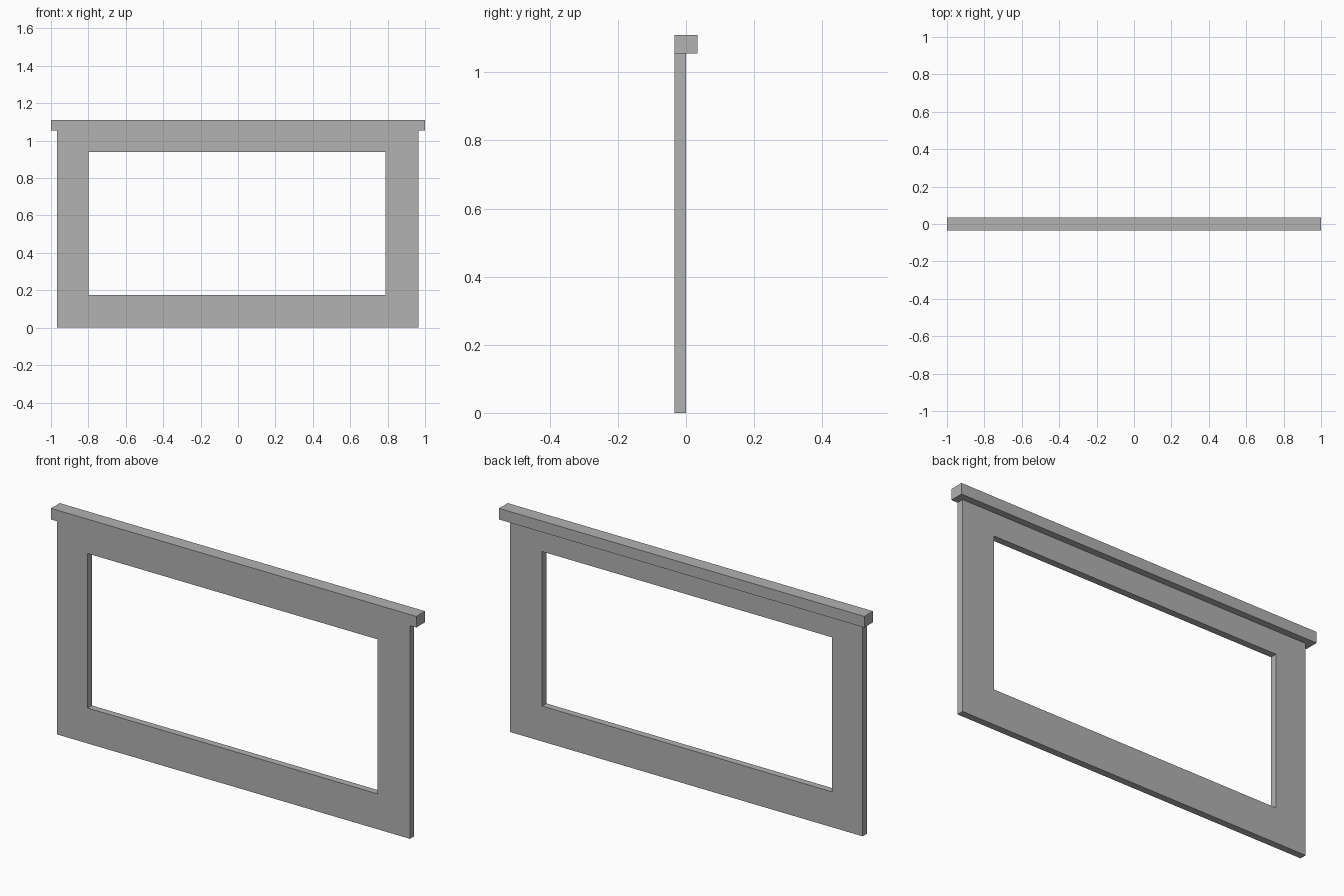
import bpy
import bmesh

if "Cube" in bpy.data.objects:
    bpy.data.objects.remove(bpy.data.objects["Cube"])

grey = bpy.data.materials.new("plain grey")
grey.diffuse_color = (0.445, 0.445, 0.445, 1)
grey.use_nodes = True
grey.node_tree.nodes["Principled BSDF"].inputs["Base Color"].default_value = grey.diffuse_color

# Cut lines of the frame, its opening, and the overhanging top rail
XS = [-1.0, -0.967, -0.80, 0.788, 0.965, 1.0]
YS = [-0.034, 0.0, 0.034]
ZS = [0.0, 0.175, 0.94, 1.055, 1.11]


def solid(i, j, k):
    """True where the cell of the cut grid is filled."""
    if not (0 <= i < 5 and 0 <= j < 2 and 0 <= k < 4):
        return False
    if k == 3:                       # top rail: full width and depth
        return True
    if j == 1 or i in (0, 4):        # behind or beside the thin panel
        return False
    return not (i == 2 and k == 1)   # window opening


bm = bmesh.new()
verts = {}


def vert(c):
    if c not in verts:
        verts[c] = bm.verts.new((XS[c[0]], YS[c[1]], ZS[c[2]]))
    return verts[c]


# Outer faces only, so rail and panel form one closed body
for i in range(5):
    for j in range(2):
        for k in range(4):
            if not solid(i, j, k):
                continue
            for axis in range(3):
                for side in (0, 1):
                    n = [i, j, k]
                    n[axis] += 2 * side - 1
                    if solid(*n):
                        continue
                    loop = []
                    for a, b in ((0, 0), (1, 0), (1, 1), (0, 1)):
                        c = [i, j, k]
                        c[axis] += side
                        c[(axis + 1) % 3] += a
                        c[(axis + 2) % 3] += b
                        loop.append(vert(tuple(c)))
                    bm.faces.new(loop if side else loop[::-1])

# Merge the flat areas
bmesh.ops.dissolve_limit(bm, angle_limit=0.01, verts=bm.verts[:], edges=bm.edges[:])
bmesh.ops.recalc_face_normals(bm, faces=bm.faces[:])

mesh = bpy.data.meshes.new("window_frame")
bm.to_mesh(mesh)
bm.free()
mesh.materials.append(grey)
frame = bpy.data.objects.new("window_frame", mesh)
bpy.context.collection.objects.link(frame)
